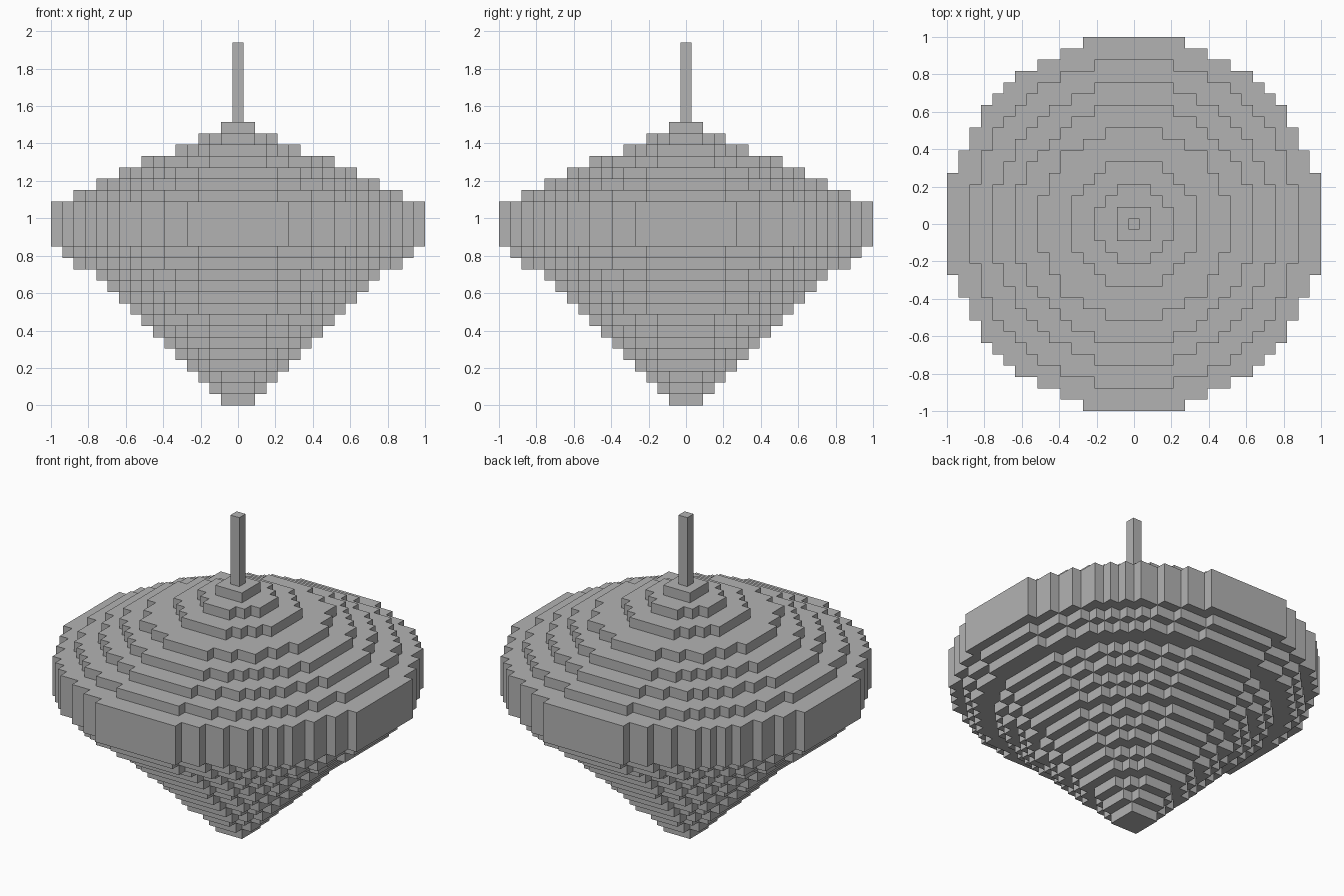
import bpy
import bmesh
from mathutils import Vector

cube = bpy.data.objects.get("Cube")
if cube:
    bpy.data.objects.remove(cube, do_unlink=True)

UNIT = 2 / 33  # edge length of one block

# One plain colour for everything
grey = bpy.data.materials.new("plain grey")
grey.use_nodes = True
colour = (0.45, 0.45, 0.45, 1)
grey.diffuse_color = colour
grey.node_tree.nodes["Principled BSDF"].inputs["Base Color"].default_value = colour

# Disc diameters in blocks, one per layer, from the ground up
PARTS = {
    "lower_cone": list(range(3, 27, 2)) + [29, 31],
    "rim": [33] * 4,
    "upper_cone": [29, 25, 21, 17, 11, 7, 3],
    "stem": [1] * 7,
}
layers = [d for part in PARTS.values() for d in part]


def filled(x, y, z):
    """True where a block lies inside the round disc of its layer."""
    return 0 <= z < len(layers) and x * x + y * y <= (layers[z] / 2) ** 2


def build_part(name, first, count):
    """Skin the exposed block sides of some layers and merge flat areas."""
    bm = bmesh.new()
    corners = {}

    def vert(p):
        key = tuple(round(c * 2) for c in p)
        if key not in corners:
            corners[key] = bm.verts.new(p * UNIT)
        return corners[key]

    axes = [Vector(a) for a in ((1, 0, 0), (0, 1, 0), (0, 0, 1))]
    for z in range(first, first + count):
        r = layers[z] // 2
        for x in range(-r, r + 1):
            for y in range(-r, r + 1):
                if not filled(x, y, z):
                    continue
                centre = Vector((x, y, z + 0.5))
                for i in range(3):
                    for side in (-1, 1):
                        n = axes[i] * side
                        if filled(x + int(n.x), y + int(n.y), z + int(n.z)):
                            continue
                        u = axes[(i + 1) % 3] / 2
                        v = axes[(i + 2) % 3] / 2 * side
                        c = centre + n / 2
                        bm.faces.new([vert(c + d) for d in (-u - v, u - v, u + v, v - u)])
    bmesh.ops.dissolve_limit(bm, angle_limit=0.01, verts=bm.verts[:], edges=bm.edges[:])
    mesh = bpy.data.meshes.new(name)
    bm.to_mesh(mesh)
    bm.free()
    mesh.materials.append(grey)
    bpy.context.collection.objects.link(bpy.data.objects.new(name, mesh))


# Stack the parts from the tip to the stem
level = 0
for name, discs in PARTS.items():
    build_part(name, level, len(discs))
    level += len(discs)
